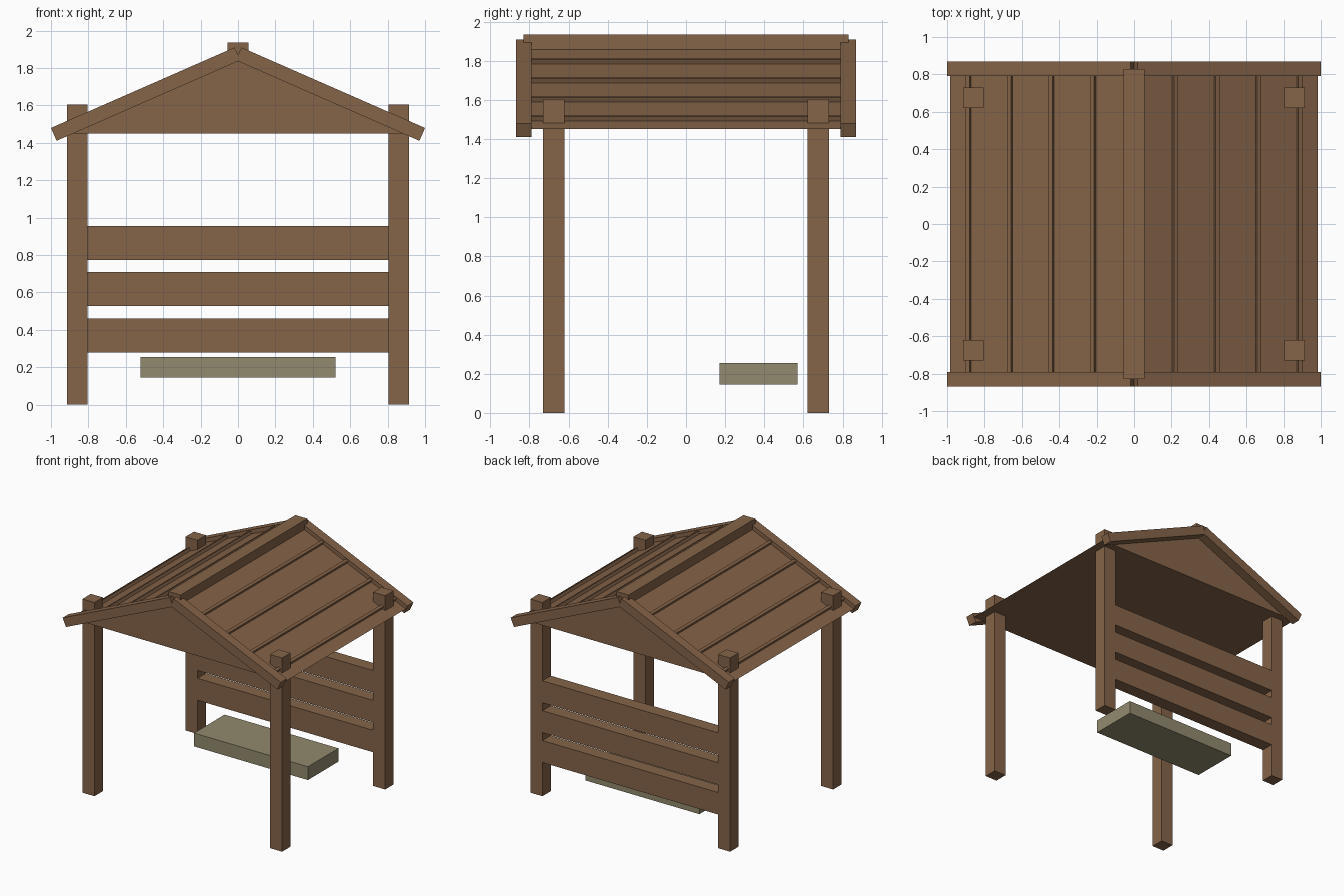
import bpy
import math
from mathutils import Vector

cube = bpy.data.objects.get("Cube")
if cube:
    bpy.data.objects.remove(cube, do_unlink=True)


def make_material(name, color):
    mat = bpy.data.materials.new(name)
    mat.use_nodes = True
    mat.diffuse_color = (*color, 1)
    mat.node_tree.nodes["Principled BSDF"].inputs["Base Color"].default_value = (*color, 1)
    return mat


brown = make_material("brown wood", (0.235, 0.127, 0.065))
olive = make_material("olive seat", (0.287, 0.254, 0.156))


def box(name, center, size, mat=brown, tilt=0):
    """Box with full dimensions, optionally tilted about the y axis."""
    bpy.ops.mesh.primitive_cube_add(size=1, location=center, rotation=(0, tilt, 0))
    obj = bpy.context.object
    obj.name = name
    obj.scale = size
    obj.data.materials.append(mat)
    return obj


HALF_ROOF, EAVE, APEX = 0.985, 1.45, 1.882
GABLE_Y = 0.79
PITCH = math.atan2(APEX - EAVE, HALF_ROOF)
POST = 0.11
POST_X, POST_Y = 0.86, 0.675

# Solid roof with a flat ceiling
profile = [(-HALF_ROOF, EAVE), (HALF_ROOF, EAVE), (0, APEX)]
verts = [(x, y, z) for y in (-GABLE_Y, GABLE_Y) for x, z in profile]
faces = [(0, 1, 2), (5, 4, 3), (0, 3, 4, 1), (1, 4, 5, 2), (2, 5, 3, 0)]
mesh = bpy.data.meshes.new("roof")
mesh.from_pydata(verts, [], faces)
mesh.materials.append(brown)
roof = bpy.data.objects.new("roof", mesh)
bpy.context.collection.objects.link(roof)

for side, label in ((1, "left"), (-1, "right")):
    tilt = side * PITCH
    normal = Vector((side * math.sin(PITCH), 0, math.cos(PITCH)))

    # Corner posts passing through the roof
    for end, place in ((-1, "front"), (1, "back")):
        box(f"{place}_{label}_post", (side * POST_X, end * POST_Y, 0.8025),
            (POST, POST, 1.605))

        # Sloping gable boards
        depth = 0.075
        top = Vector((side * 0.509, end * 0.829, 1.6945))
        box(f"{place}_{label}_gable_board", top - normal * depth / 2,
            (0.982 / math.cos(PITCH), 0.078, depth), tilt=tilt)

    # Thin battens along the roof slope
    for i in range(4):
        x = 0.215 + i * 0.222
        base = Vector((side * x, 0, APEX - x * math.tan(PITCH)))
        box(f"{label}_batten_{i + 1}", base + normal * 0.0075,
            (0.023, 2 * GABLE_Y, 0.035), tilt=tilt)

# Ridge cap
box("ridge_cap", (0, 0, 1.885), (POST, 1.66, 0.1))

# Back rails between the posts
for i in range(3):
    box(f"back_rail_{i + 1}", (0, POST_Y, 0.37 + i * 0.2475),
        (2 * POST_X - POST, POST, 0.182))

# Bench seat
box("bench_seat", (0, 0.37, 0.2), (1.044, 0.4, 0.11), olive)
